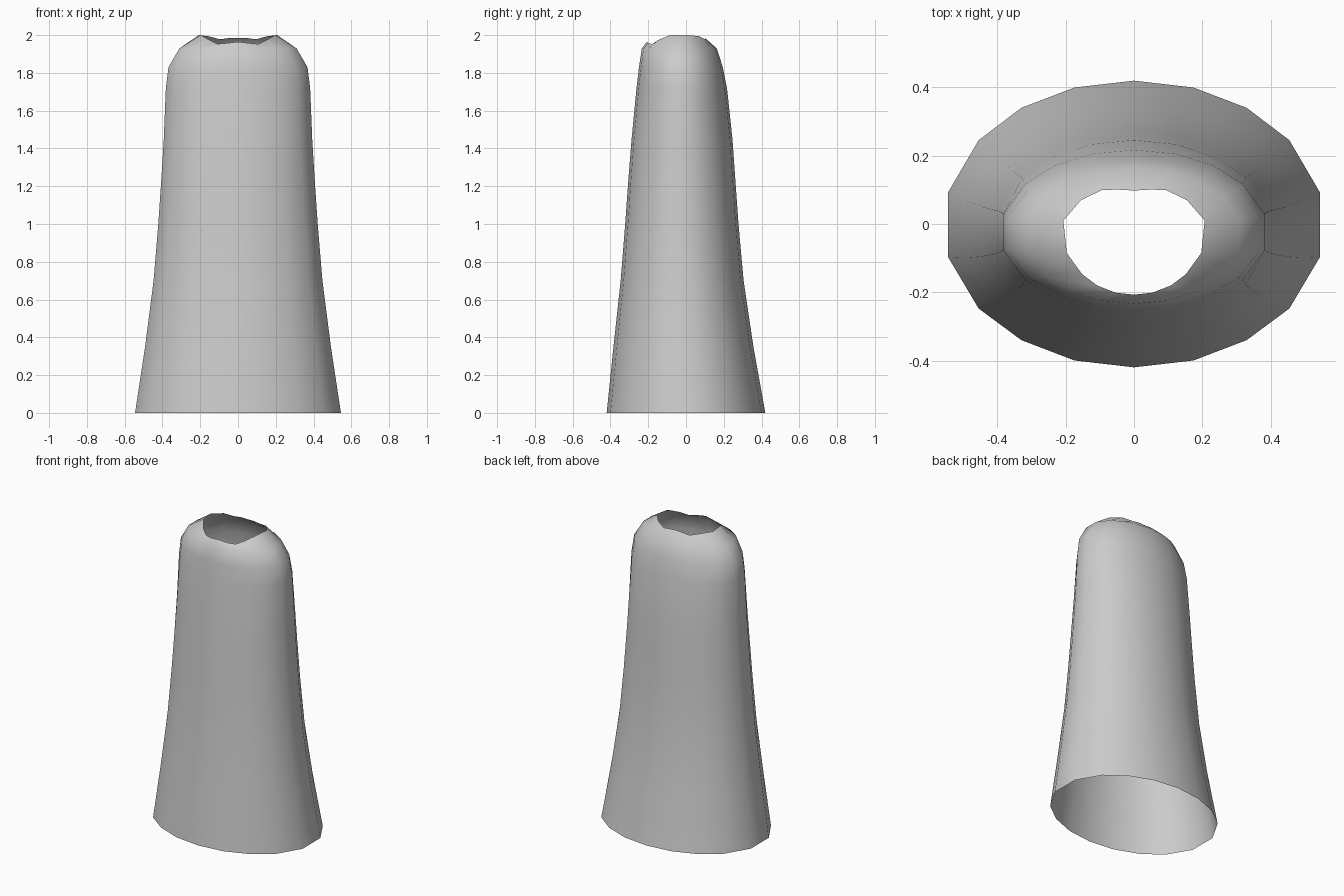
import bpy, bmesh

if "Cube" in bpy.data.objects:
    bpy.data.objects.remove(bpy.data.objects["Cube"])

# Right half of the 18-sided oval cross-section, back to front (unit size)
HALF = [(0, 1), (.32, .952), (.606, .81), (.835, .585), (1, .22),
        (1, -.23), (.835, -.59), (.606, -.81), (.32, -.952), (0, -1)]

# height, half width, back y, front y
LEVELS = [(0, .545, .42, -.42), (.35, .492, .357, -.384), (.7, .447, .305, -.346),
          (1.0, .422, .278, -.322), (1.25, .405, .26, -.304), (1.45, .393, .246, -.288),
          (1.72, .382, .217, -.262), (1.83, .368, .195, -.249), (1.93, .31, .163, -.234)]

# Uneven rim of the top opening, right half, back to front
RIM = [(0, .098, 1.985), (.05, .101, 1.984), (.095, .099, 1.978), (.155, .07, 1.994),
       (.207, .01, 2.0), (.197, -.085, 2.0), (.152, -.147, 1.974),
       (.108, -.18, 1.953), (.055, -.201, 1.958), (0, -.207, 1.965)]


def mirrored(half):
    return half + [(-p[0],) + tuple(p[1:]) for p in half[-2:0:-1]]


def oval(z, w, back, front):
    mid, depth = (back + front) / 2, (back - front) / 2
    return mirrored([(x * w, mid + y * depth, z) for x, y in HALF])


# Open flared sleeve: loft through all rings
bm = bmesh.new()
rings = [[bm.verts.new(p) for p in ring]
         for ring in [oval(*lv) for lv in LEVELS] + [mirrored(RIM)]]
for low, high in zip(rings, rings[1:]):
    n = len(low)
    for i in range(n):
        j = (i + 1) % n
        bm.faces.new((low[j], low[i], high[i], high[j]))
for f in bm.faces:
    f.smooth = True
mesh = bpy.data.meshes.new("flared_sleeve")
bm.to_mesh(mesh)
bm.free()
sleeve = bpy.data.objects.new("flared_sleeve", mesh)
bpy.context.collection.objects.link(sleeve)
